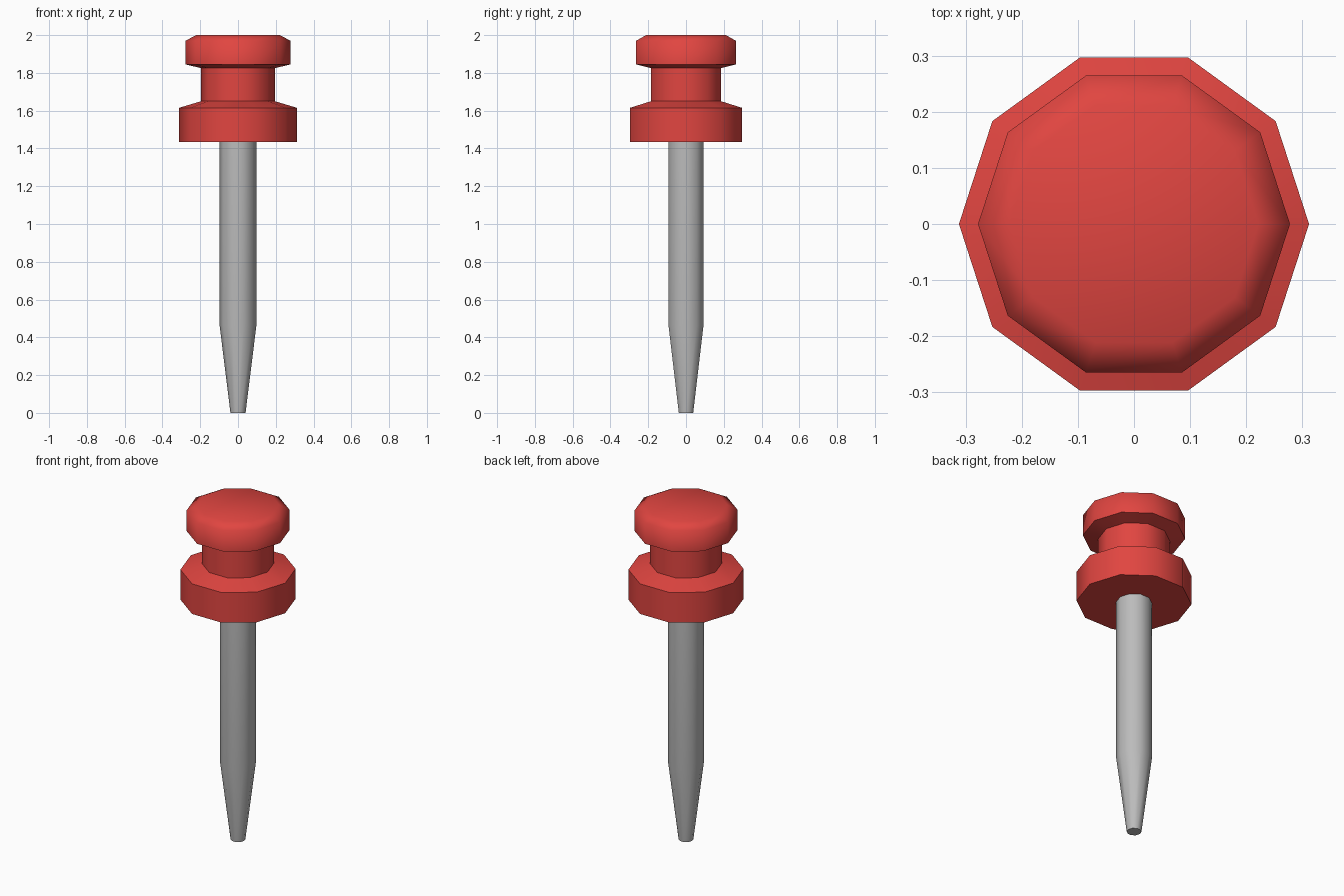
import bpy, bmesh, math

if "Cube" in bpy.data.objects:
    bpy.data.objects.remove(bpy.data.objects["Cube"])

SIDES = 10


def material(name, rgb):
    m = bpy.data.materials.new(name)
    m.diffuse_color = (*rgb, 1)
    m.use_nodes = True
    m.node_tree.nodes["Principled BSDF"].inputs["Base Color"].default_value = m.diffuse_color
    return m


def lathe(name, profile, mat, sharp_angle):
    """Turn a closed-ended (radius, z) profile, listed bottom to top, around z."""
    bm = bmesh.new()
    rings = []
    for r, z in profile:
        rings.append([bm.verts.new((r * math.cos(2 * math.pi * i / SIDES),
                                    r * math.sin(2 * math.pi * i / SIDES), z))
                      for i in range(SIDES)])
    for a, b in zip(rings, rings[1:]):
        for i in range(SIDES):
            j = (i + 1) % SIDES
            bm.faces.new((a[i], a[j], b[j], b[i]))
    bm.faces.new(rings[0][::-1])
    bm.faces.new(rings[-1])
    mesh = bpy.data.meshes.new(name)
    bm.to_mesh(mesh)
    bm.free()
    mesh.materials.append(mat)
    obj = bpy.data.objects.new(name, mesh)
    bpy.context.collection.objects.link(obj)
    bpy.ops.object.select_all(action='DESELECT')
    obj.select_set(True)
    bpy.context.view_layer.objects.active = obj
    bpy.ops.object.shade_smooth_by_angle(angle=math.radians(sharp_angle))
    return obj


red = material("red plastic", (0.75, 0.06, 0.052))
grey = material("grey metal", (0.50, 0.50, 0.50))

# Grip: wide collar, narrow neck, chamfered cap
lathe("grip", [(0.312, 1.435), (0.312, 1.615), (0.195, 1.65), (0.195, 1.825),
               (0.278, 1.845), (0.278, 1.97), (0.222, 2.0)], red, 66)

# Pin: straight shaft with a tapered blunt tip
lathe("pin", [(0.04, 0.0), (0.097, 0.46), (0.097, 1.44)], grey, 60)
